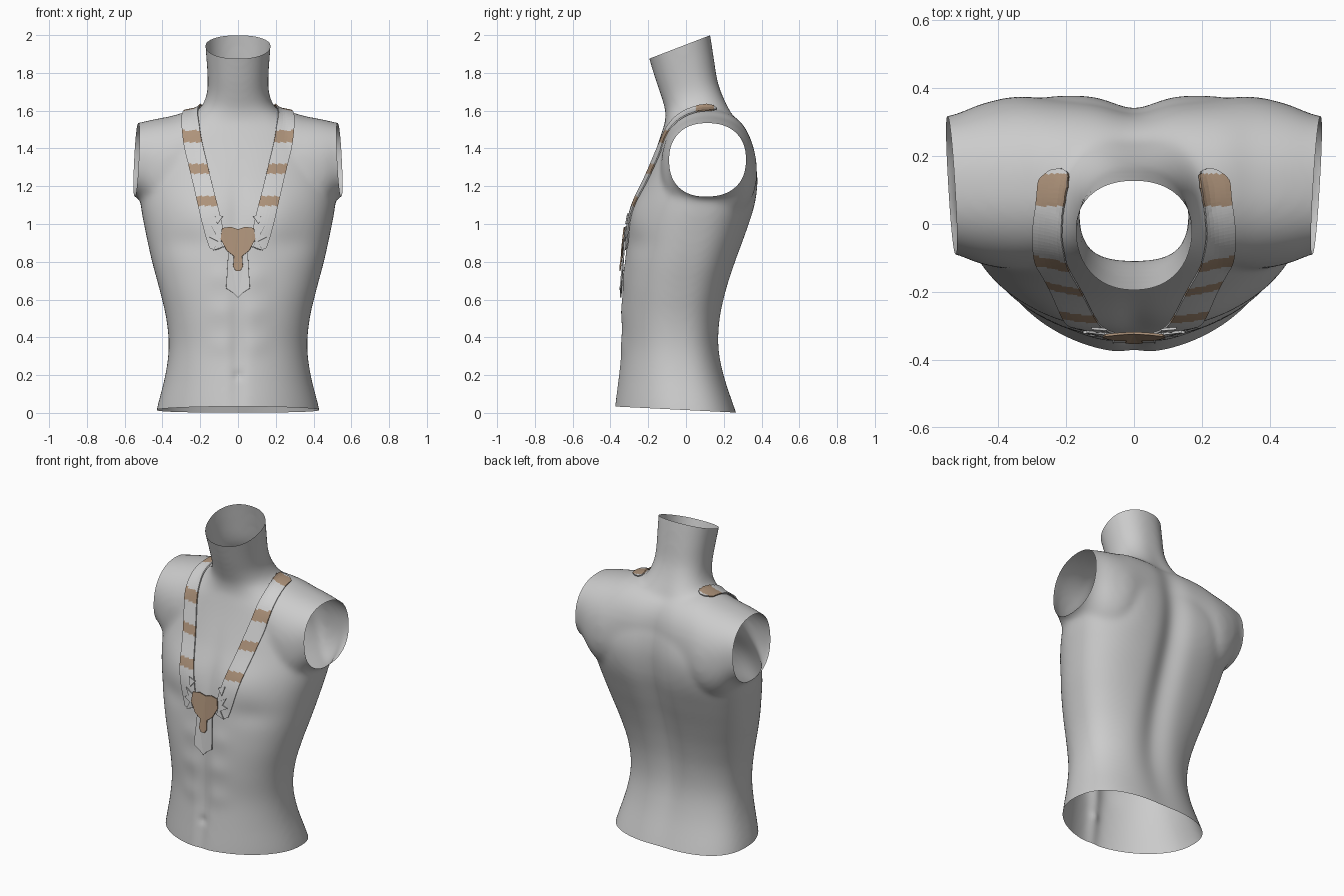
import bpy, bmesh, math
from mathutils import Vector
from mathutils.bvhtree import BVHTree

cube = bpy.data.objects.get("Cube")
if cube:
    bpy.data.objects.remove(cube, do_unlink=True)


def material(name, colour):
    m = bpy.data.materials.new(name)
    m.use_nodes = True
    m.diffuse_color = (*colour, 1)
    node = next(n for n in m.node_tree.nodes if n.type == 'BSDF_PRINCIPLED')
    node.inputs["Base Color"].default_value = (*colour, 1)
    return m


SKIN = material("body grey", (0.6, 0.6, 0.6))
CLOTH = material("cloth grey", (0.63, 0.63, 0.63))
BROWN = material("tan brown", (0.42, 0.29, 0.195))


def add_object(name, bm, mats):
    mesh = bpy.data.meshes.new(name)
    bm.to_mesh(mesh)
    bm.free()
    for m in mats:
        mesh.materials.append(m)
    obj = bpy.data.objects.new(name, mesh)
    bpy.context.scene.collection.objects.link(obj)
    return obj


def spline(rows, steps):
    """Smooth curve through rows of any dimension."""
    pts = [Vector(r) for r in rows]
    out = []
    for i in range(len(pts) - 1):
        a, b = pts[max(i - 1, 0)], pts[i]
        c, d = pts[i + 1], pts[min(i + 2, len(pts) - 1)]
        for k in range(steps):
            t = k / steps
            out.append(b + (c - a) * (t / 2)
                       + (a * 2 - b * 5 + c * 4 - d) * (t * t / 2)
                       + (b * 3 - a - c * 3 + d) * (t ** 3 / 2))
    return out + [pts[-1]]


def loft(bm, rings):
    loops = [[bm.verts.new(p) for p in ring] for ring in rings]
    n = len(loops[0])
    faces = [bm.faces.new((a[i], a[(i + 1) % n], b[(i + 1) % n], b[i]))
             for a, b in zip(loops, loops[1:]) for i in range(n)]
    faces += [bm.faces.new(loops[0]), bm.faces.new(loops[-1])]
    bmesh.ops.recalc_face_normals(bm, faces=faces)


def power(v, n):
    return math.copysign(abs(v) ** (2 / n), v)


def ramp(v):
    return min(1, max(0, v))


ANGLES = [math.tau * i / 72 for i in range(72)]


def torso_ring(row):
    z, w, front, back = row
    mid = front + 0.55 * (back - front)
    back_n = 2.1 + 0.6 * ramp((1.75 - z) * 2)
    front_n = 1.85 + 0.35 * ramp(z * 1.5)
    ring = []
    for a in ANGLES:
        n = back_n if math.sin(a) > 0 else front_n
        depth = back - mid if math.sin(a) > 0 else mid - front
        ring.append((w * power(math.cos(a), n), mid + depth * power(math.sin(a), n), z))
    return ring


def arm_ring(row):
    x, top, bottom, ry = row
    mid, rz = (top + bottom) / 2, (top - bottom) / 2
    return [(x, 0.117 + ry * power(math.cos(a), 2.3), mid + rz * power(math.sin(a), 2.3))
            for a in ANGLES]


# torso and neck profile: height, half width, front, back
TORSO = [(-.1, .45, -.39, .3), (.02, .43, -.382, .26), (.2, .385, -.36, .2),
         (.35, .367, -.344, .172), (.5, .38, -.343, .18), (.65, .415, -.337, .215),
         (.8, .455, -.325, .265), (.95, .488, -.31, .32), (1.1, .515, -.275, .365),
         (1.25, .52, -.215, .378), (1.38, .5, -.165, .355), (1.48, .43, -.13, .31),
         (1.55, .3, -.11, .272), (1.61, .205, -.112, .24), (1.68, .168, -.133, .205),
         (1.76, .161, -.16, .175), (1.88, .168, -.197, .152), (2, .176, -.235, .131),
         (2.15, .18, -.28, .1)]
# shoulder tube: x, top, bottom, depth radius
ARM = [(.2, 1.605, 1.05, .24), (.35, 1.572, 1, .25), (.45, 1.553, 1.04, .235),
       (.55, 1.53, 1.15, .2), (.7, 1.5, 1.15, .19)]

bm = bmesh.new()
loft(bm, [torso_ring(r) for r in spline(TORSO, 4)])
arms = [(-x, t, b, r) for x, t, b, r in reversed(ARM)] + ARM
loft(bm, [arm_ring(r) for r in spline(arms, 4)])
body = add_object("torso", bm, [SKIN])

# fuse the volumes and soften the joins
fuse = body.modifiers.new("fuse", 'REMESH')
fuse.mode = 'VOXEL'
fuse.voxel_size = 0.014
soft = body.modifiers.new("soften", 'SMOOTH')
soft.factor = 0.5
soft.iterations = 18
graph = bpy.context.evaluated_depsgraph_get()
fused = bpy.data.meshes.new_from_object(body.evaluated_get(graph))
body.modifiers.clear()

# muscle relief: x, z, x spread, z spread, amount
FRONT = [(.2, 1.06, .13, .12, .014), (.28, .9, .14, .07, -.01), (0, 1.05, .05, .2, -.01),
         (0, .3, .04, .4, -.013), (0, .2, .025, .025, -.008)]
FRONT += [(.09, z, .07, .06, .006) for z in (.36, .54, .72)]
BACK = [(0, 1, .085, .6, -.042), (.28, 1.22, .13, .18, .012), (.15, .4, .1, .3, .006)]


def relief(bumps, x, z):
    return sum(amt * math.exp(-((abs(x) - bx) / sx) ** 2 - ((z - bz) / sz) ** 2)
               for bx, bz, sx, sz, amt in bumps)


bm = bmesh.new()
bm.from_mesh(fused)
bm.normal_update()
for v in bm.verts:
    n = v.normal.copy()
    v.co += n * abs(n.y) * relief(FRONT if n.y < 0 else BACK, v.co.x, v.co.z)

# open the neck, waist and armholes
cuts = [((0, -.195, 1.875), (0, -.125, .325)), ((0, 0, .015), (0, -.05, -1))]
cuts += [((s * .538, .12, 1.335), (s, -.06, .05)) for s in (1, -1)]
for point, normal in cuts:
    bmesh.ops.bisect_plane(bm, geom=bm.verts[:] + bm.edges[:] + bm.faces[:],
                           plane_co=point, plane_no=Vector(normal).normalized(),
                           clear_outer=True)
for f in bm.faces:
    f.smooth = True
    f.material_index = 0
bm.normal_update()
tree = BVHTree.FromBMesh(bm)
bm.to_mesh(body.data)
bm.free()


def thicken(obj):
    mod = obj.modifiers.new("thickness", 'SOLIDIFY')
    mod.thickness = 0.007
    mod.offset = 0


# banded straps draped over the shoulders and chest
PATH = [(.215, .165, 1.64), (.235, .12, 1.62), (.238, .05, 1.59), (.243, -.1, 1.46),
        (.207, -.2, 1.29), (.165, -.27, 1.12), (.12, -.31, .94), (.095, -.32, .87)]
BANDS = [(1.43, 1.495), (1.265, 1.318), (1.095, 1.145)]


def is_brown(point):
    return 0.053 < point.y < 0.148 or any(lo < point.z < hi for lo, hi in BANDS)


for s, side_name in ((1, "left"), (-1, "right")):
    bm = bmesh.new()
    path = [Vector((s * p.x, p.y, p.z)) for p in spline(PATH, 20)]
    rows = []
    for i, p in enumerate(path):
        along = path[min(i + 1, len(path) - 1)] - path[max(i - 1, 0)]
        across = along.cross(tree.find_nearest(p)[1]).normalized()
        half = 0.05 * min(1, (i + 3) / 24, (len(path) - i + 5) / 15)
        row = []
        for k in range(-3, 4):
            co, n = tree.find_nearest(p + across * half * k / 3)[:2]
            row.append(bm.verts.new(co + n * 0.01))
        rows.append(row)
    for a, b in zip(rows, rows[1:]):
        for k in range(6):
            f = bm.faces.new((a[k], a[k + 1], b[k + 1], b[k]))
            f.material_index = int(is_brown(f.calc_center_median()))
    thicken(add_object(side_name + "_strap", bm, [CLOTH, BROWN]))


def plate(name, outlines, lift, mat):
    """Flat pieces laid on the chest from x, z outlines."""
    bm = bmesh.new()
    for outline in outlines:
        verts = []
        for x, z in outline:
            hit = tree.ray_cast(Vector((x, -1, z)), Vector((0, 1, 0)))[0]
            verts.append(bm.verts.new((x, hit.y - lift, z)))
        bm.faces.new(verts)
    bmesh.ops.triangulate(bm, faces=bm.faces[:])
    thicken(add_object(name, bm, [mat]))


def mirrored(half):
    return half + [(-x, z) for x, z in reversed(half) if x > 0]


# pendant, hanging tail and loose leaf scraps
plate("pendant", [mirrored([(0, .972), (.04, .985), (.085, .978), (.092, .92), (.06, .86),
                            (.022, .83), (.026, .775), (.012, .752)])], 0.024, BROWN)
plate("tail", [mirrored([(.05, .88), (.063, .66), (.025, .635), (0, .61)])], 0.013, CLOTH)
SCRAPS = [[(.08, 1.04), (.125, 1.055), (.11, 1.0)], [(.08, .96), (.15, .93), (.09, .9)],
          [(.06, .94), (.14, .99), (.1, .91)], [(.08, .88), (.13, .86), (.1, .92)]]
for s, side_name in ((1, "left"), (-1, "right")):
    plate(side_name + "_leaf_scraps", [[(s * x, z) for x, z in tri] for tri in SCRAPS], 0.018, CLOTH)
